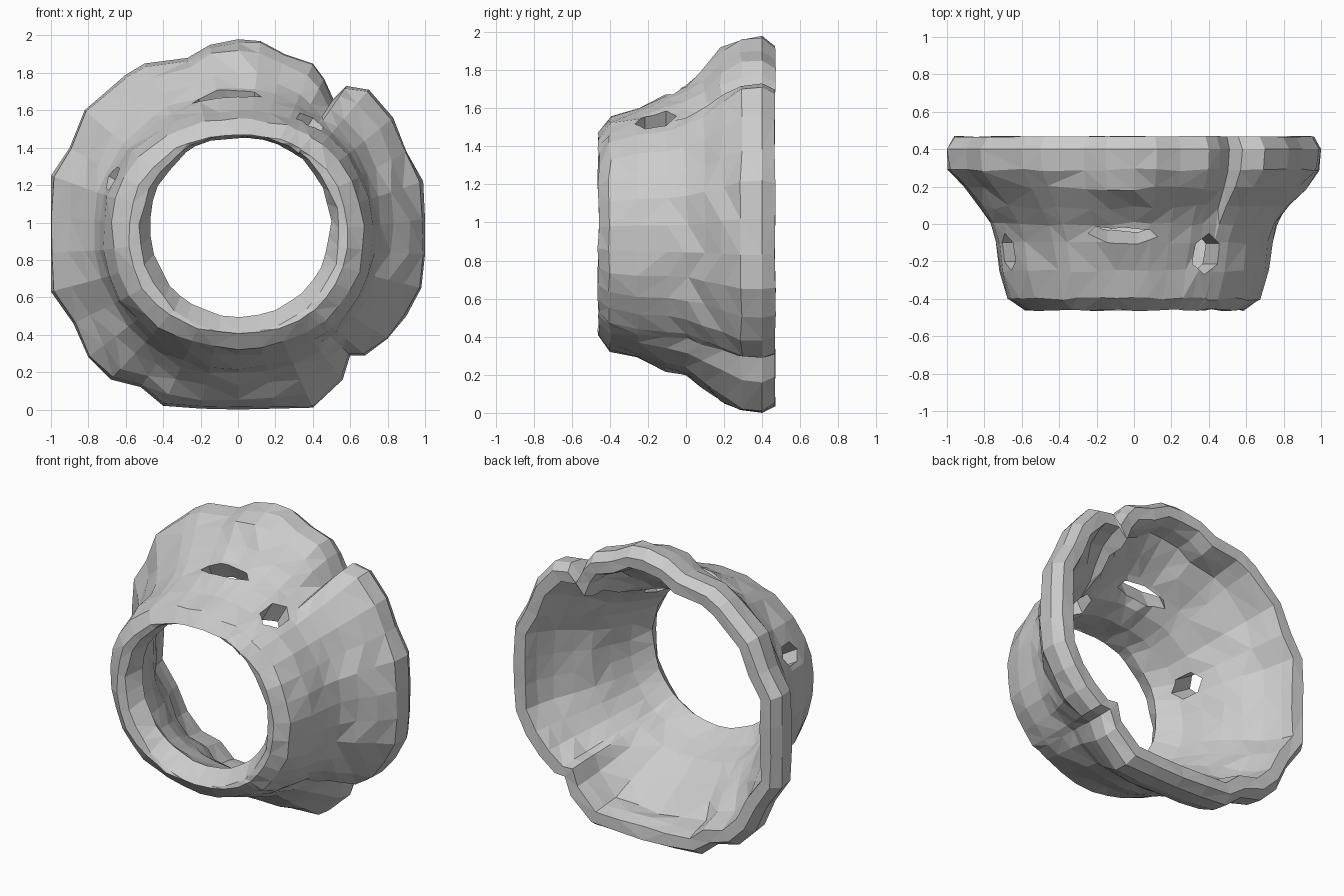
import bpy, bmesh, math, random
from mathutils import Vector

if "Cube" in bpy.data.objects:
    bpy.data.objects.remove(bpy.data.objects["Cube"])

random.seed(4)
CZ = 0.96  # height of the funnel axis

# Ragged outline of the flared back rim (x, z), clockwise from the top
RIM = [(0, 1.98), (.12, 1.97), (.25, 1.9), (.4, 1.85), (.46, 1.77), (.51, 1.66), (.58, 1.73),
       (.7, 1.71), (.83, 1.56), (.9, 1.38), (.99, 1.22), (1, 1.02), (1, .83), (.98, .65),
       (.9, .5), (.8, .38), (.68, .29), (.60, .29), (.56, .16), (.4, .01), (.2, .005), (0, 0),
       (-.2, .005), (-.4, .02), (-.52, .12), (-.68, .16), (-.8, .28), (-.88, .46), (-1, .63),
       (-1, .84), (-1, 1.05), (-1, 1.25), (-.9, 1.4), (-.82, 1.6), (-.6, 1.79), (-.5, 1.85),
       (-.27, 1.88), (-.15, 1.95)]


def oval(a, rx, rz, n=2.0):
    """Radius of a super-ellipse in the direction a (measured from +z)."""
    s, c = abs(math.sin(a)) / rx, abs(math.cos(a)) / rz
    return (s ** n + c ** n) ** (-1 / n)


# Rings: y, body scale, blend toward rim, wall inset, surface roughness
OUTER = [(-.46, .80, 0, 0, .006), (-.40, .92, 0, 0, .008), (-.25, .985, 0, 0, .008),
         (-.10, 1, .02, 0, .008), (.0, 1, .13, 0, .012), (.09, 1, .34, 0, .014),
         (.19, 1, .66, 0, .014), (.29, 1, .96, 0, .008), (.40, 1, 1, 0, 0), (.468, 1, .86, 0, .004)]
INNER = [(.462, 1, .96, .11, .006), (.38, 1, .92, .125, .008), (.27, 1, .76, .13, .01),
         (.16, 1, .45, .12, .01), (.05, 1, .18, .11, .01), (-.08, 1, 0, .11, .008),
         (-.22, .93, 0, .11, .006)]
LIP = [(-.35, .485), (-.45, .535)]  # round mouth edge: y, radius

bm = bmesh.new()
rings = []
for y, scale, blend, inset, rough in OUTER + INNER:
    ring = []
    for x, z in RIM:
        a = math.atan2(x, z - CZ)
        rim = math.hypot(x, z - CZ)
        body = oval(a, .73, .665, 2.2) * scale
        b = blend
        if 0 < blend < .8:  # the flare starts earlier at top and bottom
            b = min(1, blend + .18 * math.cos(a) ** 4)
        r = body + (rim - body) * b - inset + random.uniform(-rough, rough)
        dy = random.uniform(-rough, rough)
        zc = CZ - .02 * (1 - b)
        ring.append(bm.verts.new((r * math.sin(a), y + dy, zc + r * math.cos(a))))
    rings.append(ring)
for y, r0 in LIP:
    ring = []
    for x, z in RIM:
        a = math.atan2(x, z - CZ)
        r = r0 * random.uniform(.985, 1.015)
        ring.append(bm.verts.new((.01 + r * math.sin(a), y, .98 + r * math.cos(a) - (.04 if y < -.4 else 0))))
    rings.append(ring)

# Skin neighbouring rings, closing the loop through the mouth
n = len(RIM)
for k, ra in enumerate(rings):
    rb = rings[(k + 1) % len(rings)]
    for i in range(n):
        j = (i + 1) % n
        bm.faces.new((ra[i], ra[j], rb[j], rb[i]))
bmesh.ops.triangulate(bm, faces=bm.faces[:], quad_method='SHORT_EDGE')
bmesh.ops.recalc_face_normals(bm, faces=bm.faces[:])
mesh = bpy.data.meshes.new("funnel_shell")
bm.to_mesh(mesh)
bm.free()
shell = bpy.data.objects.new("funnel_shell", mesh)
bpy.context.collection.objects.link(shell)


# Ragged openings through the wall
def opening(name, loc, direction, half_w, half_y, sides=7):
    bpy.ops.mesh.primitive_cylinder_add(vertices=sides, radius=1, depth=2)
    cut = bpy.context.object
    cut.name = name
    d = Vector(direction).normalized()
    v = Vector((0, 1, 0))
    v = (v - d * v.dot(d)).normalized()
    u = v.cross(d)
    for p in cut.data.vertices:
        p.co = Vector(loc) + u * p.co.x * half_w + v * p.co.y * half_y + d * p.co.z * .22
    cut.hide_render = True
    cut.hide_viewport = True
    cut.display_type = 'WIRE'
    mod = shell.modifiers.new(name, 'BOOLEAN')
    mod.operation = 'DIFFERENCE'
    mod.solver = 'EXACT'
    mod.object = cut


opening("top_opening_cutter", (-.06, -.03, 1.62), (0, -.5, 1), .19, .05)
opening("right_opening_cutter", (.36, -.16, 1.49), (.5, 0, .85), .085, .11, 6)
opening("left_opening_cutter", (-.66, -.15, 1.23), (-.85, 0, .5), .075, .10, 6)
